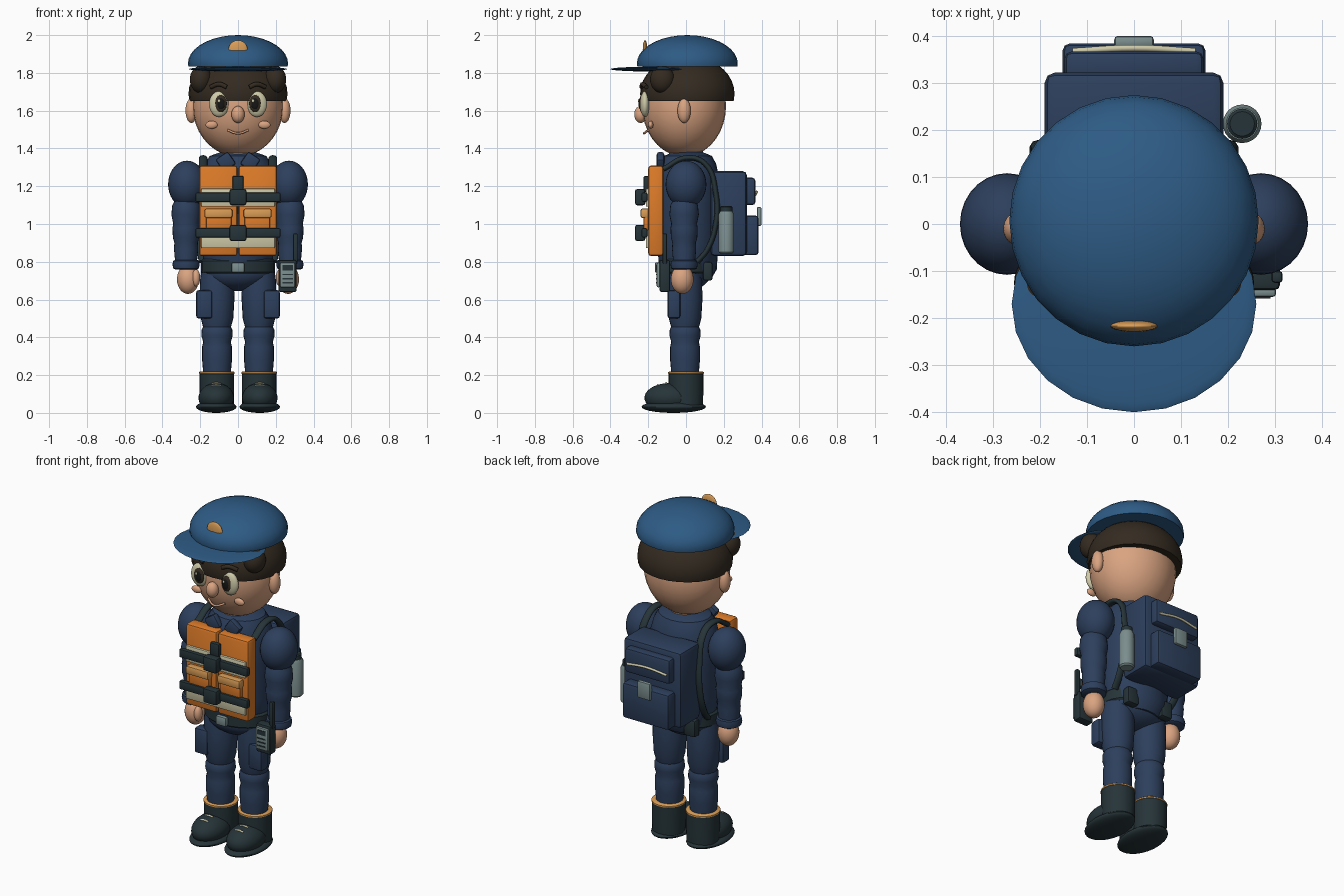
import bpy, bmesh, math
from mathutils import Matrix, Vector

if "Cube" in bpy.data.objects:
    bpy.data.objects.remove(bpy.data.objects["Cube"], do_unlink=True)


def material(name, r, g, b):
    m = bpy.data.materials.new(name)
    m.use_nodes = True
    m.diffuse_color = (r, g, b, 1)
    m.node_tree.nodes["Principled BSDF"].inputs["Base Color"].default_value = (r, g, b, 1)
    return m


skin = material("skin", .70, .37, .22)
hair = material("hair_brown", .034, .024, .015)
blue = material("cap_blue", .027, .105, .235)
navy = material("uniform_navy", .026, .05, .108)
dark = material("dark_gear", .019, .034, .04)
orange = material("vest_orange", .73, .2, .022)
gold = material("gold_tan", .7, .34, .095)
cream = material("cream", .61, .58, .39)
grey = material("metal_grey", .2, .27, .27)
black = material("pupil_black", .008, .008, .008)


def finish(name, bm, mat):
    bmesh.ops.recalc_face_normals(bm, faces=bm.faces)
    me = bpy.data.meshes.new(name)
    bm.to_mesh(me)
    bm.free()
    me.materials.append(mat)
    me.polygons.foreach_set("use_smooth", [True] * len(me.polygons))
    me.set_sharp_from_angle(angle=math.radians(35))
    ob = bpy.data.objects.new(name, me)
    bpy.context.collection.objects.link(ob)
    return ob


def ball(name, mat, loc, size, cut=None, seg=28):
    """Ellipsoid; everything below height cut is removed and capped."""
    bm = bmesh.new()
    bmesh.ops.create_uvsphere(bm, u_segments=seg, v_segments=seg * 2 // 3, radius=1)
    bmesh.ops.transform(bm, verts=bm.verts, matrix=Matrix.Translation(loc) @ Matrix.Diagonal((*size, 1)))
    if cut is not None:
        geom = bm.verts[:] + bm.edges[:] + bm.faces[:]
        bmesh.ops.bisect_plane(bm, geom=geom, plane_co=(0, 0, cut), plane_no=(0, 0, 1), clear_inner=True)
        bmesh.ops.holes_fill(bm, edges=[e for e in bm.edges if e.is_boundary])
    return finish(name, bm, mat)


def box(name, mat, lo, hi, bevel=.01, turn=0):
    """Rounded box between two corners, turned about the front axis."""
    lo, hi = Vector(lo), Vector(hi)
    bm = bmesh.new()
    bmesh.ops.create_cube(bm, size=1)
    bmesh.ops.scale(bm, vec=hi - lo, verts=bm.verts)
    if bevel:
        bmesh.ops.bevel(bm, geom=bm.edges[:], offset=bevel, segments=2, profile=.5, affect='EDGES')
    bmesh.ops.transform(bm, verts=bm.verts,
                        matrix=Matrix.Translation((lo + hi) / 2) @ Matrix.Rotation(turn, 4, 'Y'))
    return finish(name, bm, mat)


def lathe(name, mat, loc, profile, depth=1, seg=24):
    """Closed turned shape from (radius, height) pairs; depth scales y."""
    bm = bmesh.new()
    rings = []
    for r, z in profile:
        rings.append([bm.verts.new((loc[0] + r * math.cos(i * math.tau / seg),
                                    loc[1] + r * depth * math.sin(i * math.tau / seg), z))
                      for i in range(seg)])
    for a, b in zip(rings, rings[1:]):
        for i in range(seg):
            j = (i + 1) % seg
            bm.faces.new((a[i], a[j], b[j], b[i]))
    bm.faces.new(rings[0])
    bm.faces.new(rings[-1])
    return finish(name, bm, mat)


def tube(name, mat, points, radius, flat=1):
    """Bent tube; flat widens the section along x."""
    cu = bpy.data.curves.new(name, 'CURVE')
    cu.dimensions = '3D'
    cu.bevel_depth = radius
    cu.bevel_resolution = 2
    cu.resolution_u = 6
    cu.use_fill_caps = True
    sp = cu.splines.new('BEZIER')
    sp.bezier_points.add(len(points) - 1)
    mid = points[0][0]
    for bp, p in zip(sp.bezier_points, points):
        bp.co = ((p[0] - mid) / flat, p[1], p[2])
        bp.handle_left_type = bp.handle_right_type = 'AUTO'
    cu.materials.append(mat)
    ob = bpy.data.objects.new(name, cu)
    bpy.context.collection.objects.link(ob)
    ob.location.x = mid
    ob.scale.x = flat
    return ob


# Head, hair and cap
ball("head", skin, (0, -.01, 1.625), (.24, .222, .268))
ball("hair", hair, (0, .007, 1.69), (.262, .25, .2), cut=1.65)
ball("cap_crown", blue, (0, .007, 1.85), (.265, .267, .15), cut=1.833)
ball("cap_visor", blue, (0, -.17, 1.82), (.26, .23, .013), seg=24)
ball("cap_badge", gold, (0, -.217, 1.925), (.05, .012, .048), cut=1.918)
ball("nose", skin, (0, -.24, 1.58), (.035, .034, .045))
tube("mouth", skin, [(-.055, -.2, 1.497), (0, -.222, 1.48), (.055, -.2, 1.497)], .006)

# Torso, hips and belt
lathe("torso", navy, (0, .01), [(.14, .7), (.18, .76), (.19, .9), (.195, 1.1), (.195, 1.25),
                                (.175, 1.32), (.15, 1.36), (.08, 1.385)], depth=.85)
lathe("neck", skin, (0, 0), [(.09, 1.33), (.09, 1.43)])
ball("hips", navy, (0, 0, .75), (.19, .135, .105))
lathe("belt", dark, (0, 0), [(.185, .735), (.196, .745), (.196, .805), (.185, .815)], depth=.74)
box("belt_buckle", grey, (-.034, -.165, .742), (.034, -.135, .797))
box("vest_closure", dark, (-.03, -.225, 1.17), (.03, -.195, 1.255))

# Vest bands, straps and buckles
for tag, z, band in (("upper", 1.142, 1.14), ("lower", .953, .92)):
    box(tag + "_reflective_band", cream, (-.195, -.213, band - .048), (.195, -.19, band + .048), .006)
    box(tag + "_vest_strap", dark, (-.225, -.235, z - .025), (.225, -.205, z + .025), .008)
    box(tag + "_vest_buckle", dark, (-.045, -.27, z - .043), (.045, -.215, z + .043), .012)

# Everything that repeats on both sides
for side, s in (("left", 1), ("right", -1)):
    def pair(x0, x1, y0, y1, z0, z1):
        a, b = sorted((s * x0, s * x1))
        return (a, y0, z0), (b, y1, z1)

    # Face
    ball(side + "_ear", skin, (s * .247, -.01, 1.6), (.031, .035, .065))
    ball(side + "_eye", cream, (s * .1, -.217, 1.635), (.053, .026, .068))
    ball(side + "_iris", hair, (s * .092, -.234, 1.637), (.033, .014, .046))
    ball(side + "_pupil", black, (s * .09, -.243, 1.637), (.02, .008, .03))
    ball(side + "_eye_glint", cream, (s * .09 - .01, -.25, 1.652), (.007, .004, .009), seg=12)
    ball(side + "_cheek", skin, (s * .14, -.187, 1.525), (.032, .014, .021))
    tube(side + "_eyebrow", hair, [(s * .06, -.235, 1.725), (s * .1, -.23, 1.74),
                                   (s * .145, -.21, 1.725)], .012)
    ball(side + "_hair_curl", hair, (s * .197, -.125, 1.765), (.058, .065, .072))

    # Collar and vest
    box(side + "_collar", navy, *pair(.025, .105, -.155, -.115, 1.29, 1.37), .012, turn=s * .6)
    box(side + "_vest_panel", orange, *pair(.003, .206, -.2, -.12, .83, 1.31), .016)
    box(side + "_vest_pocket", orange, *pair(.035, .17, -.225, -.19, .96, 1.06), .01)
    box(side + "_pocket_flap", gold, *pair(.03, .177, -.24, -.195, 1.032, 1.082), .01)

    # Arm
    ball(side + "_shoulder", navy, (s * .27, 0, 1.21), (.1, .108, .125))
    lathe(side + "_sleeve", navy, (s * .275, -.01),
          [(.05, 1.14), (.073, 1.1), (.078, 1.05), (.068, 1.0), (.072, .98), (.07, .93),
           (.062, .9), (.064, .87), (.058, .8), (.058, .77)])
    lathe(side + "_cuff", navy, (s * .275, -.01),
          [(.055, .758), (.068, .765), (.072, .785), (.068, .805), (.055, .812)])
    ball(side + "_hand", skin, (s * .265, -.02, .707), (.058, .06, .077))
    ball(side + "_thumb", skin, (s * .222, -.055, .715), (.022, .026, .045))

    # Leg
    lathe(side + "_trouser", navy, (s * .111, -.005),
          [(.08, .78), (.09, .7), (.092, .6), (.086, .5), (.074, .455), (.081, .44), (.083, .41),
           (.073, .375), (.079, .35), (.079, .28), (.072, .2)])
    box(side + "_thigh_pocket", navy, *pair(.135, .222, -.098, -.03, .5, .65), .014)
    lathe(side + "_boot_trim", gold, (s * .112, 0), [(.088, .205), (.094, .208), (.094, .216), (.088, .22)])
    lathe(side + "_boot_shaft", dark, (s * .112, 0), [(.09, .04), (.092, .12), (.092, .209)])
    ball(side + "_boot_toe", dark, (s * .115, -.085, .08), (.094, .135, .078))
    ball(side + "_boot_sole", dark, (s * .115, -.065, .032), (.107, .17, .032))
    for n, y, z in (("upper", -.105, .157), ("lower", -.15, .146)):
        tube(f"{side}_{n}_boot_lace", cream, [(s * .115 - .025, y, z - .004), (s * .115, y, z),
                                              (s * .115 + .025, y, z - .004)], .006)

    # Backpack shoulder strap and rear belt pouch
    tube(side + "_shoulder_strap", dark,
         [(s * .185, -.12, 1.29), (s * .185, 0, 1.35), (s * .185, .1, 1.32), (s * .195, .158, 1.16),
          (s * .2, .158, 1.0), (s * .195, .11, .86), (s * .185, .06, .8)], .014, flat=1.6)
    box(side + "_belt_pouch", dark, *pair(.08, .155, .09, .14, .7, .8), .012)

# Backpack
box("backpack", navy, (-.19, .13, .83), (.19, .322, 1.28), .022)
box("backpack_upper_pocket", navy, (-.148, .3, 1.1), (.148, .367, 1.245), .016)
box("backpack_lower_pocket", navy, (-.152, .3, .835), (.152, .384, 1.045), .016)
tube("backpack_zip", cream, [(-.13, .367, 1.155), (0, .374, 1.17), (.13, .367, 1.155)], .007)
box("backpack_clip", grey, (-.042, .375, .99), (.042, .4, 1.09), .008)

# Flask on the left of the backpack
lathe("flask", grey, (.23, .213), [(.034, .845), (.041, .853), (.041, 1.05), (.034, 1.065)])
lathe("flask_cap", dark, (.23, .213), [(.032, 1.06), (.032, 1.09), (.026, 1.095)])

# Radio on the left hip
box("radio", dark, (.215, -.14, .64), (.31, -.085, .81), .01)
box("radio_face", grey, (.222, -.155, .665), (.302, -.135, .795), .007)
for i in range(3):
    box(f"radio_slot_{i + 1}", dark, (.235, -.158, .685 + i * .022), (.29, -.15, .692 + i * .022), 0)
box("radio_screen", dark, (.235, -.158, .755), (.29, -.15, .782), 0)
box("radio_antenna", dark, (.292, -.125, .79), (.316, -.1, .95), .007)
